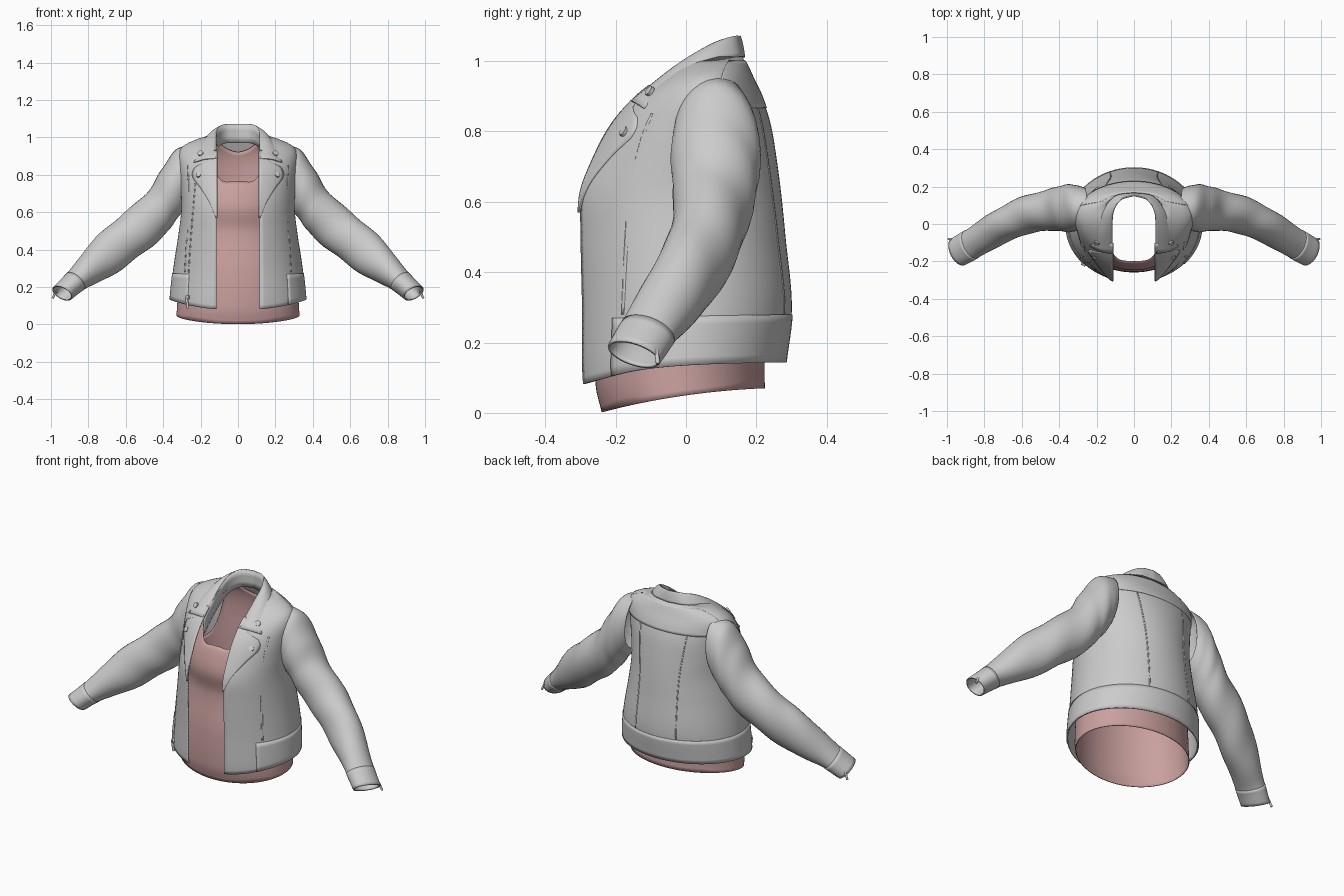
import bpy, math
from mathutils import Vector

if "Cube" in bpy.data.objects:
    bpy.data.objects.remove(bpy.data.objects["Cube"])


def material(name, color):
    m = bpy.data.materials.new(name)
    m.use_nodes = True
    m.diffuse_color = color
    m.node_tree.nodes["Principled BSDF"].inputs["Base Color"].default_value = color
    return m


GREY = material("light grey leather", (0.6, 0.6, 0.6, 1))
PINK = material("dusty pink cotton", (0.58, 0.35, 0.34, 1))


def curve(keys, t):
    """Smooth interpolation through rows of (parameter, values...)."""
    t = min(max(t, keys[0][0]), keys[-1][0])
    i = 0
    while i < len(keys) - 2 and t > keys[i + 1][0]:
        i += 1

    def slope(k, c):
        lo, hi = keys[max(k - 1, 0)], keys[min(k + 1, len(keys) - 1)]
        return (hi[c] - lo[c]) / (hi[0] - lo[0])
    p, q = keys[i], keys[i + 1]
    h = q[0] - p[0]
    s = (t - p[0]) / h
    e = s * s * (3 - 2 * s)
    return [p[c] + (q[c] - p[c]) * e + h * s * (1 - s) * ((1 - s) * slope(i, c) - s * slope(i + 1, c))
            for c in range(1, len(p))]


def sheet(name, rows, mat, thick=0.006, closed=False):
    """Cloth surface through rows of points, given a small thickness."""
    n, m = len(rows[0]), len(rows)
    faces = [(r * n + c, r * n + (c + 1) % n, (r + 1) * n + (c + 1) % n, (r + 1) * n + c)
             for r in range(m - 1) for c in range(n if closed else n - 1)]
    me = bpy.data.meshes.new(name)
    me.from_pydata([tuple(p) for row in rows for p in row], [], faces)
    ob = bpy.data.objects.new(name, me)
    bpy.context.collection.objects.link(ob)
    me.materials.append(mat)
    mod = ob.modifiers.new("thickness", "SOLIDIFY")
    mod.thickness, mod.offset = thick, 0
    smooth(ob)


def smooth(ob):
    bpy.ops.object.select_all(action="DESELECT")
    ob.select_set(True)
    bpy.context.view_layer.objects.active = ob
    bpy.ops.object.shade_smooth_by_angle(angle=math.radians(40))


def steps(n, a=0.0, b=1.0):
    return [a + (b - a) * i / n for i in range(n + 1)]


# Jacket body sections: height, half width, front y, back y
BODY = [(.08, .36, -.29, .275), (.14, .36, -.293, .28), (.3, .343, -.293, .298), (.5, .313, -.297, .28),
        (.62, .3, -.294, .268), (.72, .303, -.258, .255), (.82, .31, -.205, .238), (.9, .315, -.135, .212),
        (.95, .295, -.07, .188), (.985, .225, -.02, .172), (1.01, .15, .03, .158)]
HEM = [(-.3, .08), (-.15, .118), (0, .135), (.3, .145)]
GAP = 0.115


def body(z, ang, off=0.0):
    """Point on the jacket; ang is 0 at the front middle and pi at the back."""
    a, yf, yb = curve(BODY, z)
    mid = (yf + yb) / 2
    depth = (yb - mid) if math.cos(ang) < 0 else (mid - yf) / math.sqrt(1 - (GAP / a) ** 2)
    return Vector(((a + off) * math.sin(ang), mid - (depth + off) * math.cos(ang), z))


def edge_angle(z):
    return math.asin(GAP / curve(BODY, z)[0])


def front(x, z, off=0.0, back=False):
    """Point on the jacket front or back at a given x and height."""
    ang = math.asin(max(-1, min(1, x / curve(BODY, z)[0])))
    p = body(z, math.pi - ang if back else ang, off)
    p.x = x
    return p


def hem_at(u):
    start = edge_angle(.14)
    return curve(HEM, body(.14, start + (2 * math.pi - 2 * start) * u).y)[0]


def wrap(bottom, top, off, count, u0=0.0, u1=1.0):
    """Rows following the body, between two heights given per column."""
    rows = []
    for v in steps(count):
        row = []
        for u in steps(72, u0, u1):
            z = bottom(u) + (top(u) - bottom(u)) * v
            s = edge_angle(z)
            row.append(body(z, s + (2 * math.pi - 2 * s) * u, off))
        rows.append(row)
    return rows


sheet("jacket_body", wrap(hem_at, lambda u: 1.01, 0, 44), GREY)
sheet("waistband", wrap(hem_at, lambda u: .265 + .015 * math.sin(math.pi * u), .003, 6, .09, .91), GREY)
sheet("back_yoke", wrap(lambda u: .867, lambda u: 1.0, .003, 10, .27, .73), GREY)

# Shirt sections: height, half width, front y, back y; then neckline and armholes by angle
SHIRT = [(0, .33, -.237, .228), (.08, .325, -.255, .222), (.28, .31, -.252, .22), (.5, .27, -.225, .2),
         (.62, .27, -.245, .2), (.72, .27, -.222, .2), (.78, .265, -.19, .2), (.88, .25, -.12, .19),
         (.95, .2, 0, .165), (.985, .17, .075, .125)]
NECK = [(0, .765), (.4, .785), (.65, .97), (.95, .975), (1.1, .76), (1.3, .68), (1.9, .66),
        (2.2, .73), (2.38, .96), (2.6, .965), (2.9, .935), (3.14, .922), (3.4, .935)]


def shirt_point(z, ang):
    a, yf, yb = curve(SHIRT, z)
    return Vector((a * math.sin(ang), (yf + yb) / 2 - (yb - yf) / 2 * math.cos(ang), z))


def shirt_rows(low, high, count):
    angles = steps(120, -math.pi, math.pi)[:-1]
    return [[shirt_point(low(g) + (high(g) - low(g)) * v, g) for g in angles] for v in steps(count)]


def shirt_hem(g):
    return .036 - .034 * math.cos(g) + .012 * math.sin(g) ** 2


sheet("shirt", shirt_rows(shirt_hem, lambda g: curve(NECK, abs(g))[0], 40), PINK, .004, True)

# Sleeve: parameter, upper outline x z, lower outline x z, centre y, half depth
SLEEVE = [(0, .25, .958, .275, .64, .085, .105), (1, .335, .928, .3, .6, .085, .122),
          (2, .41, .82, .345, .545, .083, .122), (3, .49, .697, .405, .468, .075, .108),
          (4, .64, .567, .53, .368, .045, .097), (5, .775, .445, .672, .265, -.02, .088),
          (6, .898, .288, .813, .197, -.1, .08), (7, .984, .197, .895, .137, -.148, .076)]


def sleeve_centre(t):
    tx, tz, bx, bz, y, _ = curve(SLEEVE, t)
    return Vector(((tx + bx) / 2, y, (tz + bz) / 2))


def sleeve_ring(t, side, grow=0.0):
    tx, tz, bx, bz, _, depth = curve(SLEEVE, t)
    up = Vector((tx - bx, 0, tz - bz)) / 2
    up += up.normalized() * grow
    d = (sleeve_centre(t + .05) - sleeve_centre(t - .05)).normalized()
    across = (Vector((0, 1, 0)) - d * d.y).normalized() * (depth + grow)
    ring = []
    for k in range(32):
        g = math.tau * k / 32
        fold = 1 + .025 * math.sin(5 * t + 2 * g) * math.sin(math.pi * t / 7)
        p = sleeve_centre(t) + (across * math.cos(g) + up * math.sin(g)) * fold
        ring.append(Vector((p.x * side, p.y, p.z)))
    return ring


# Collar: outer lower edge and inner top edge, from the front to the middle of the back
COLLAR_LOW = [(0, .235, -.118, .865), (1, .205, -.03, .945), (2, .165, .07, 1.0), (3, .1, .148, 1.012), (4, 0, .165, 1.01)]
COLLAR_TOP = [(0, .115, -.155, .885), (1, .118, -.02, .99), (2, .11, .07, 1.045), (3, .07, .13, 1.068), (4, 0, .152, 1.071)]


def collar_row(w):
    half = []
    for t in steps(24, 0, 4):
        p = Vector(curve(COLLAR_LOW, t)).lerp(Vector(curve(COLLAR_TOP, t)), w)
        p.z += .009 * math.sin(math.pi * w)
        p.y -= .012 * math.sin(math.pi * w) * (1 - t / 4)
        half.append(p)
    return half + [Vector((-p.x, p.y, p.z)) for p in reversed(half[:-1])]


sheet("collar", [collar_row(w) for w in steps(8)], GREY, .007)
sheet("collar_stand", [[p + Vector((0, 0, -.1 * w)) for p in collar_row(1)] for w in steps(3)], GREY)


def disc(name, at, normal, radius, depth):
    bpy.ops.mesh.primitive_cylinder_add(vertices=20, radius=radius, depth=depth, location=at)
    ob = bpy.context.object
    ob.name = name
    ob.rotation_euler = Vector(normal).to_track_quat("Z", "Y").to_euler()
    ob.data.materials.append(GREY)
    smooth(ob)


def seam(name, path, back=False):
    """Thin raised strip along (height, x) points on the jacket."""
    rows = [[front(curve(path, z)[0] + w, z, .003, back) for w in (-.003, .003)]
            for z in steps(24, path[0][0], path[-1][0])]
    sheet(name, rows, GREY, .004)


# Lapel outer edge: height, x
LAPEL = [(.57, .118), (.65, .15), (.73, .2), (.79, .242), (.84, .228), (.87, .17), (.93, .14)]

for side, label in ((1, "left"), (-1, "right")):
    sheet(label + "_sleeve", [sleeve_ring(t, side) for t in steps(56, 0, 7)], GREY, .006, True)
    sheet(label + "_cuff", [sleeve_ring(t, side, .002) for t in steps(6, 6.15, 7)], GREY, .006, True)
    rows = []
    for z in steps(24, .57, .93):
        outer = curve(LAPEL, z)[0]
        rows.append([front(side * x, z, .006) for x in steps(8, GAP - .004, outer)])
    sheet(label + "_lapel", rows, GREY, .006)

    # Snap buttons and zip pulls
    for name, x, z, off in (("lapel", .21, .80, .011), ("collar", .2, .915, .018)):
        disc(f"{label}_{name}_button", front(side * x, z, off), (side * .35, -.75, .55), .015, .01)
    disc(label + "_cuff_pull", (side * .982, -.082, .16), (side * .4, .1, -.9), .006, .045)
    disc(label + "_cuff_slider", (side * .968, -.084, .178), (side * .7, .6, .3), .011, .012)

    # Panel seams
    seam(label + "_side_seam", [(.28, side * .283), (.6, side * .265), (.85, side * .265)])
    seam(label + "_back_seam", [(.28, side * .13), (.6, side * .125), (.865, side * .15)], True)

# Diagonal zip on the right front
seam("front_zip", [(.1, -.272), (.4, -.255), (.78, -.225)])
disc("front_zip_pull", front(-.272, .115, .014), (-.15, 0, 1), .007, .06)
disc("front_zip_slider", front(-.27, .145, .014), (-.6, -.8, 0), .013, .012)
